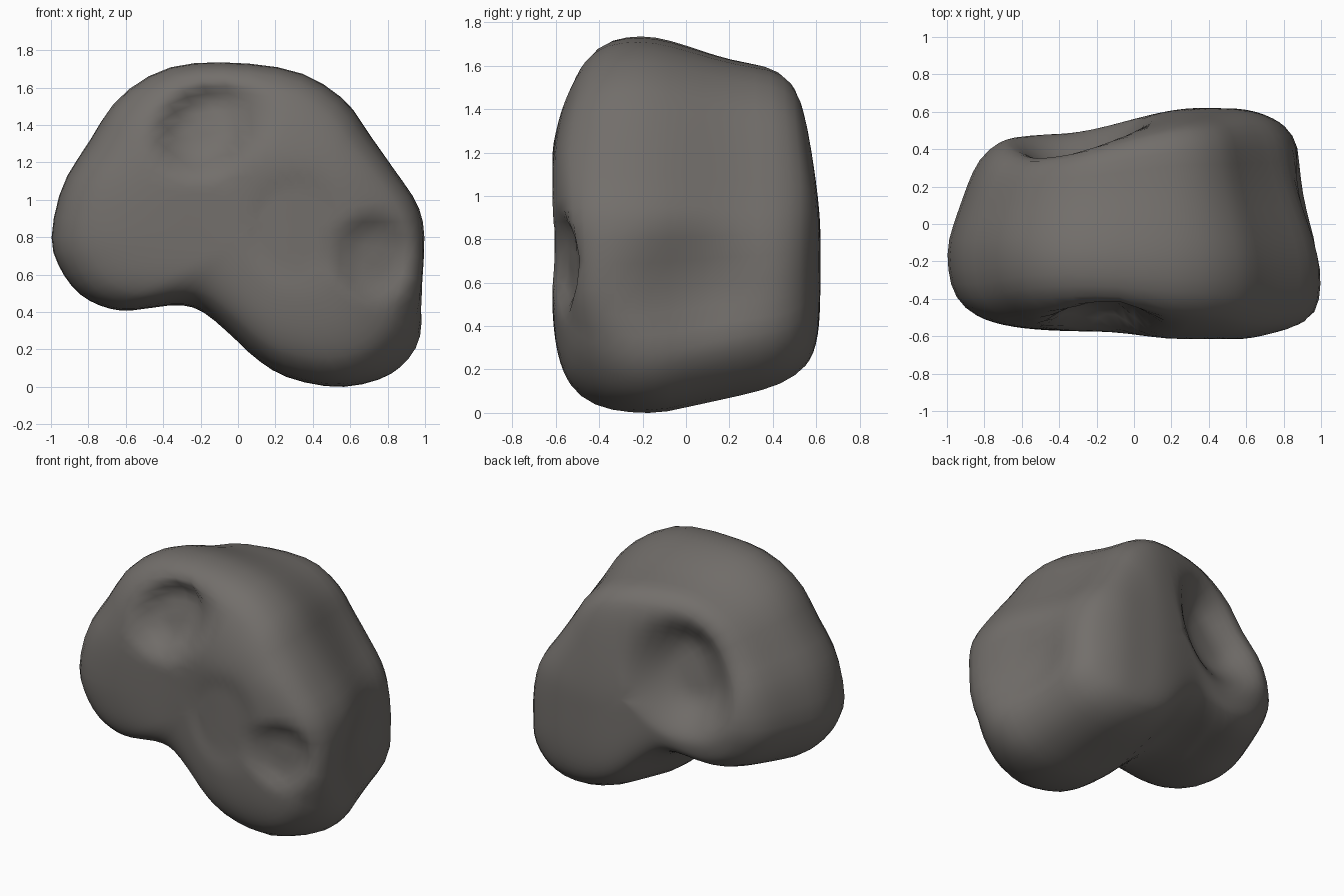
import bpy
import bmesh
import math
from mathutils import Vector

if "Cube" in bpy.data.objects:
    bpy.data.objects.remove(bpy.data.objects["Cube"], do_unlink=True)

# Outline of the rock seen from the front, as (x, z)
OUTLINE = [(-1, .8), (-.95, .63), (-.85, .5), (-.72, .43), (-.58, .41),
           (-.34, .44), (-.2, .41), (-.05, .29), (.1, .15), (.27, .05),
           (.53, 0), (.76, .04), (.9, .13), (.98, .27), (.99, .5),
           (1, .8), (.96, .98), (.84, 1.16), (.7, 1.36), (.57, 1.54),
           (.32, 1.69), (-.05, 1.74), (-.38, 1.71), (-.64, 1.55),
           (-.8, 1.31), (-.94, 1.08)]
SEGMENTS = 64
STEPS = 14
HUB = Vector((.1, .88))


def smooth(low, high, value):
    t = max(0, min(1, (value - low) / (high - low)))
    return t * t * (3 - 2 * t)


def outline_point(t):
    """Point on a closed smooth curve through the outline, t in 0..1."""
    n = len(OUTLINE)
    i, f = divmod(t * n, 1)
    a, b, c, d = (Vector(OUTLINE[(int(i) + k) % n]) for k in (-1, 0, 1, 2))
    return b + .5 * f * (c - a + f * (2 * a - 5 * b + 4 * c - d
                                      + f * (3 * (b - c) + d - a)))


def bowl(u, v, centre, radii, tilt=0, floor=.4):
    """Flat-bottomed hollow: 1 on the floor, 0 outside the rim."""
    du, dv = u - centre[0], v - centre[1]
    c, s = math.cos(tilt), math.sin(tilt)
    r = math.hypot((du * c + dv * s) / radii[0], (dv * c - du * s) / radii[1])
    return 1 - smooth(floor, 1, r)


def rock_point(t, a, b):
    """Rounded block: a runs from the hub to the rim, b from front to back."""
    p = outline_point(t)
    # The back, the top and the right side have tighter corners
    square = 6 if b > 0 else (4.4 + 1.3 * smooth(1.3, 1.7, p.y)
                              + 3 * smooth(.3, .6, p.y) * smooth(.5, 1, p.x))
    k = (abs(a) ** square + abs(b) ** square) ** (-1 / square)
    a, b = a * k, b * k
    # The outline shrinks to the back: evenly below, sooner above
    small = Vector((p.x * .86 + .04, p.y * .85 + .14))
    small.x -= .07 * smooth(.5, 1.1, p.y) * smooth(0, .9, p.x)
    even = max(0, min(1, (b + .2) / 1.05))
    upper = smooth(-.5, .5, p.x + p.y - HUB.x - HUB.y)
    shrink = even + (smooth(-.45, .65, b) - even) * upper
    x, z = HUB + a * (p.lerp(small, shrink) - HUB)
    # Front and back faces swell and lean
    front = .575 + .045 * smooth(-.2, .3, x) - .05 * smooth(.5, 1, x)
    front -= .1 * smooth(1.15, 1.75, z) + .09 * smooth(.48, .85, x - .875 * z)
    back = .49 + .13 * smooth(-.4, .35, x) - .06 * smooth(.8, 1.5, z)
    back -= .04 * smooth(.55, .9, x)
    y = b * (front if b < 0 else back)
    # Craters on the front and back, and a dent in the left side
    if b < -.5:
        y += .13 * bowl(x, z, (-.17, 1.39), (.34, .26), .65, .45)
        y += .07 * bowl(x, z, (.73, .7), (.25, .25), 0, .5)
        y += .015 * bowl(x, z, (.3, .85), (.3, .35), 0, .6)
    if b > .5:
        hollow = bowl(x, z, (-.33, 1.1), (.45, .46), 0, .35)
        y -= .16 * hollow * (1 - .75 * smooth(.6, 1, a))
    if x > .5:
        x -= .07 * a ** 3 * bowl(y, z, (.03, .6), (.42, .34), 0, .1)
    return Vector((x, y, z))


# Rings from the front centre, over the rim and along the sides, to the back
path = [(i / STEPS, -1) for i in range(1, STEPS)]
path += [(1, -1 + 2 * i / STEPS) for i in range(STEPS + 1)]
path += [(i / STEPS, 1) for i in range(STEPS - 1, 0, -1)]

bm = bmesh.new()
rings = [[bm.verts.new(rock_point(i / SEGMENTS, a, b)) for i in range(SEGMENTS)]
         for a, b in path]
front_hub = bm.verts.new(rock_point(0, 0, -1))
back_hub = bm.verts.new(rock_point(0, 0, 1))
for i in range(SEGMENTS):
    j = (i + 1) % SEGMENTS
    bm.faces.new((front_hub, rings[0][i], rings[0][j]))
    bm.faces.new((back_hub, rings[-1][j], rings[-1][i]))
    for r, s in zip(rings, rings[1:]):
        bm.faces.new((r[i], s[i], s[j], r[j]))
bmesh.ops.smooth_vert(bm, verts=bm.verts, factor=.25, use_axis_x=True,
                      use_axis_y=True, use_axis_z=True)
bmesh.ops.recalc_face_normals(bm, faces=bm.faces)

# Stand the rock on the ground
lowest = min(v.co.z for v in bm.verts)
bmesh.ops.translate(bm, verts=bm.verts, vec=(0, 0, -lowest))

mesh = bpy.data.meshes.new("rock_body")
bm.to_mesh(mesh)
bm.free()
rock = bpy.data.objects.new("rock_body", mesh)
bpy.context.collection.objects.link(rock)

# Warm grey stone
stone = bpy.data.materials.new("warm_grey_stone")
stone.use_nodes = True
colour = (.17, .158, .147, 1)
stone.diffuse_color = colour
stone.node_tree.nodes["Principled BSDF"].inputs["Base Color"].default_value = colour
mesh.materials.append(stone)

bpy.context.view_layer.objects.active = rock
rock.select_set(True)
bpy.ops.object.shade_smooth_by_angle(angle=math.radians(50))
